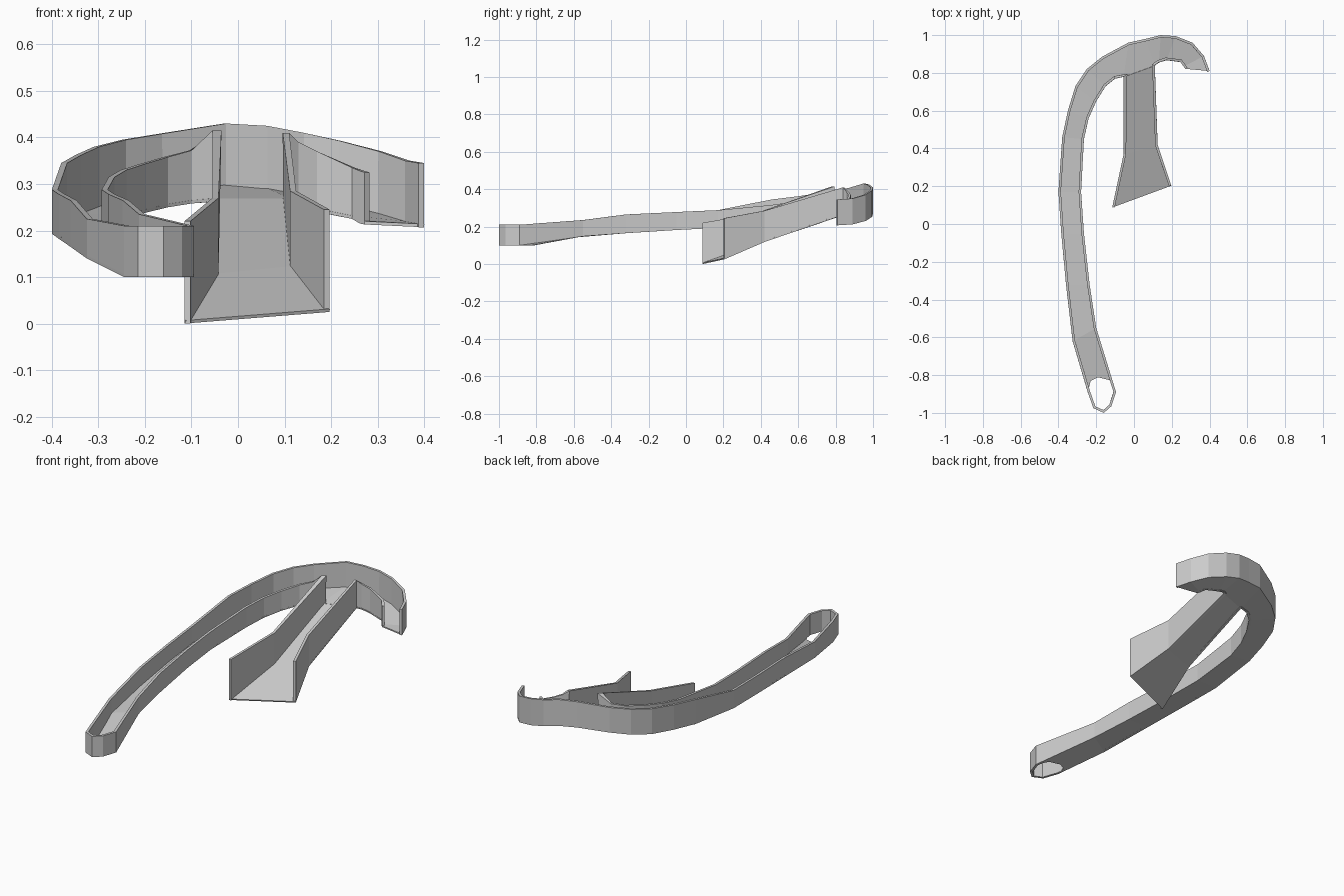
import bpy

if "Cube" in bpy.data.objects:
    bpy.data.objects.remove(bpy.data.objects["Cube"])

# Guide points: x, y, bottom z, top z, from the low end to the hooked end
OUTER = [
    (-.245, -.89, .10, .21), (-.325, -.62, .14, .225), (-.36, -.32, .165, .265),
    (-.385, -.05, .182, .278), (-.40, .17, .193, .288), (-.38, .46, .215, .345),
    (-.35, .60, .23, .362), (-.31, .73, .245, .38), (-.25, .82, .26, .395),
    (-.17, .885, .275, .408), (-.03, .96, .293, .43), (.06, .98, .285, .425),
    (.14, 1.0, .27, .41), (.22, .995, .252, .393), (.31, .96, .23, .37),
    (.37, .89, .212, .35), (.40, .81, .207, .345)]
INNER = [
    (-.095, -.89, .10, .21), (-.20, -.55, .148, .235), (-.235, -.32, .165, .265),
    (-.265, -.05, .182, .278), (-.28, .17, .193, .288), (-.265, .45, .21, .315),
    (-.24, .56, .225, .33), (-.20, .65, .238, .343), (-.15, .73, .25, .358),
    (-.10, .77, .258, .372), (-.055, .78, .262, .415), (.11, .84, .262, .41),
    (.13, .855, .255, .39), (.17, .868, .24, .37), (.245, .858, .225, .335),
    (.262, .835, .215, .328), (.272, .822, .213, .325)]
MOUTH = 11  # inner points before this lie left of the branch
END_CAP = [(-.12, -.965, .10, .21), (-.16, -1.0, .10, .21), (-.215, -.975, .10, .21)]
HOLE_EDGE = [(-.23, -.83, .10), (-.19, -.81, .10), (-.13, -.825, .10)]
BRANCH_LEFT = [(-.115, .09, 0, .22), (-.055, .37, .10, .27)]
BRANCH_RIGHT = [(.125, .42, .118, .285), (.197, .205, .025, .245)]


def add_sheet(name, verts, faces, thickness):
    mesh = bpy.data.meshes.new(name)
    mesh.from_pydata(verts, [], faces)
    ob = bpy.data.objects.new(name, mesh)
    bpy.context.collection.objects.link(ob)
    mod = ob.modifiers.new("thickness", 'SOLIDIFY')
    mod.thickness = thickness
    mod.offset = 1
    mod.use_even_offset = True
    return ob


def strip(a, b):
    """Quads between two matching rows of points."""
    n = len(a)
    return list(a) + list(b), [(i, i + 1, n + i + 1, n + i) for i in range(n - 1)]


def wall(name, path):
    low = [(x, y, zb) for x, y, zb, zt in path]
    high = [(x, y, zt) for x, y, zb, zt in path]
    add_sheet(name, *strip(low, high), .013)


def base(points):
    return [p[:3] for p in points]


# Long wall: branch left side, down the inside, round the end, up the outside
wall("long_wall", BRANCH_LEFT + INNER[:MOUTH][::-1] + END_CAP + OUTER)

# Short wall: hooked end to the branch right side
wall("short_wall", INNER[MOUTH:][::-1] + BRANCH_RIGHT)

# Main floor, with a rounded opening at the low end
verts, faces = strip(base(INNER), base(OUTER))
n = len(INNER)
verts += HOLE_EDGE
faces = [tuple(reversed(f)) for f in faces[1:]]
faces.append((n, 2 * n, 2 * n + 1, 2 * n + 2, 0, 1, n + 1)[::-1])
for i, f in enumerate(faces):  # keep every floor face pointing up
    area = sum(verts[a][0] * verts[b][1] - verts[b][0] * verts[a][1]
               for a, b in zip(f, f[1:] + f[:1]))
    if area < 0:
        faces[i] = f[::-1]
add_sheet("main_floor", verts, faces, .007)

# Branch floor
left = base(BRANCH_LEFT + [INNER[MOUTH - 1]])
right = base(BRANCH_RIGHT[::-1] + [INNER[MOUTH]])
add_sheet("branch_floor", *strip(right, left), .007)
